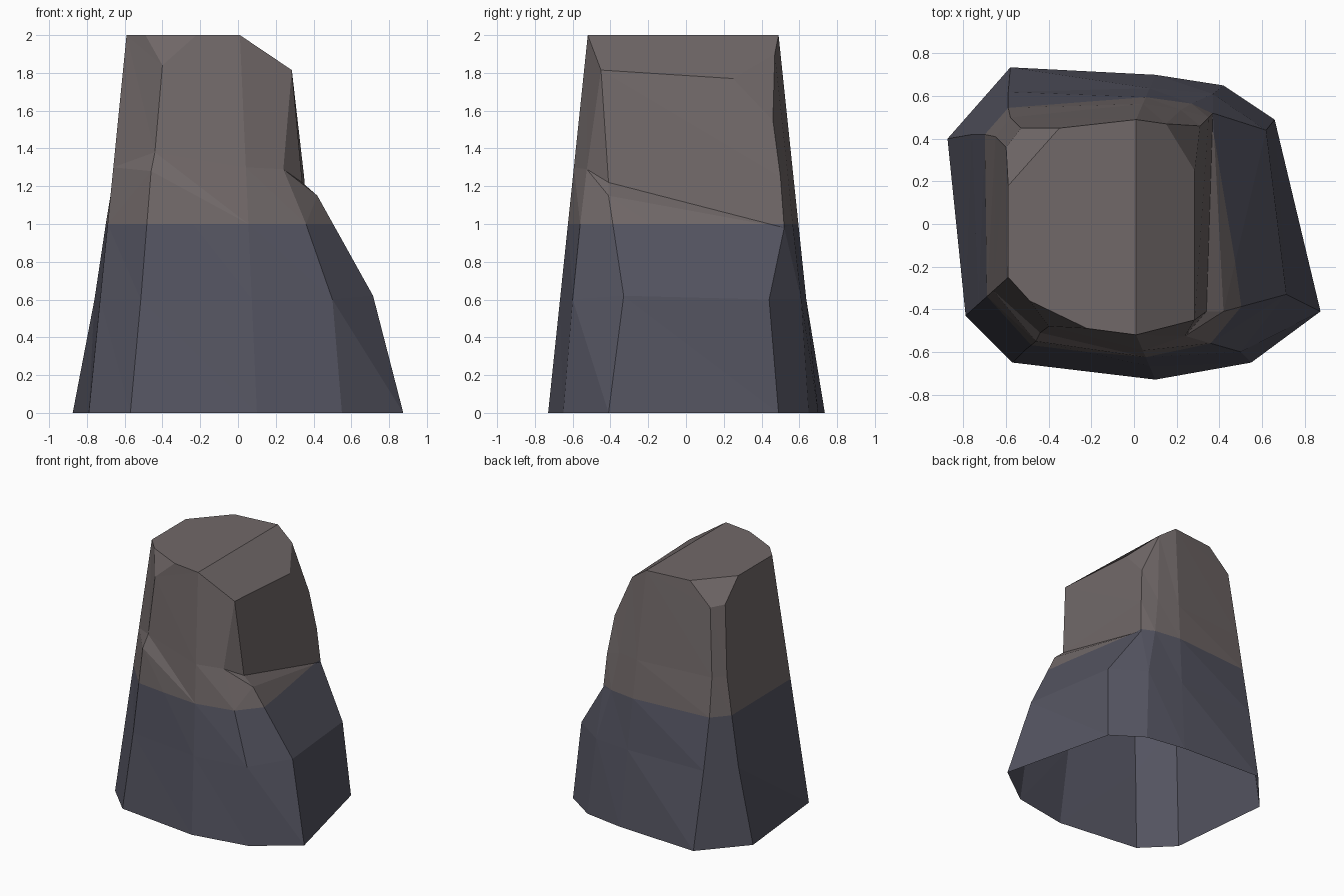
import bpy, bmesh
from mathutils import Vector

if "Cube" in bpy.data.objects:
    bpy.data.objects.remove(bpy.data.objects["Cube"])


def material(name, rgb):
    m = bpy.data.materials.new(name)
    m.diffuse_color = (*rgb, 1.0)
    m.use_nodes = True
    m.node_tree.nodes["Principled BSDF"].inputs["Base Color"].default_value = m.diffuse_color
    return m


# Ten corner columns, clockwise from the back left: foot (x, y) and top (x, y, z)
foot = [(-.875, .40), (-.58, .735), (.10, .70), (.42, .65), (.66, .49),
        (.875, -.41), (.55, -.65), (.10, -.73), (-.57, -.65), (-.79, -.43)]
head = [(-.60, .36, 1.84), (-.53, .45, 1.83), (.01, .49, 2), (.15, .47, 1.90), (.31, .46, 1.55),
        (.285, -.45, 1.815), (.285, -.45, 1.815), (.01, -.52, 2), (-.40, -.48, 1.84), (-.59, -.25, 2)]
levels = (0, .6, 1.0, 1.3)

# Corners that leave the straight line between foot and top: (column, level)
bend = {
    (0, 1): (-.76, .42, .6), (0, 2): (-.70, .42, 1.0), (0, 3): (-.65, .41, 1.3),
    (1, 1): (-.59, .62, .6), (1, 2): (-.59, .545, 1.0), (1, 3): (-.58, .50, 1.3),
    (3, 1): (.37, .61, .6), (3, 2): (.27, .565, 1.0), (3, 3): (.22, .535, 1.3),
    (4, 1): (.62, .44, .6), (4, 2): (.37, .52, .98), (4, 3): (.35, .50, 1.25),
    (5, 1): (.715, -.33, .62), (5, 2): (.42, -.41, 1.15), (5, 3): (.34, -.41, 1.22),
    (6, 1): (.50, -.60, .6), (6, 2): (.36, -.56, 1.0), (6, 3): (.24, -.525, 1.29),
    (8, 2): (-.46, -.55, 1.28), (8, 3): (-.44, -.51, 1.38),
}

bm = bmesh.new()
cols = []
for i, (f, h) in enumerate(zip(foot, head)):
    a, b = Vector((*f, 0)), Vector(h)
    pts = [Vector(bend.get((i, k), a.lerp(b, z / b.z))) for k, z in enumerate(levels)]
    cols.append([bm.verts.new(p) for p in pts + [b]])

# Side walls, open at the bottom
for i, a in enumerate(cols):
    b = cols[(i + 1) % len(cols)]
    for k in range(len(levels)):
        bm.faces.new((a[k], a[k + 1], b[k + 1]))
        bm.faces.new((a[k], b[k + 1], b[k]))

# Broken top: flat cap, sloping right shoulder and chipped corners
A, B, C, D, E, F, _, H, I, J = [c[-1] for c in cols]
P, Q, R, S, K = [bm.verts.new(p) for p in (
    (-.49, -.36, 2), (-.22, -.49, 2), (-.35, .45, 2), (-.59, .18, 2), (.285, .25, 1.77))]
G = cols[6][-1]
for face in ((J, P, Q, H, C, R, S), (H, G, F), (H, F, K, D, C), (K, E, D), (F, E, K),
             (S, R, B, A), (P, I, Q), (A, J, S), (J, I, P), (I, H, Q), (B, R, C)):
    bm.faces.new(face)

bmesh.ops.remove_doubles(bm, verts=bm.verts[:], dist=.0005)
bmesh.ops.recalc_face_normals(bm, faces=bm.faces[:])

# Colour border at half height
bmesh.ops.bisect_plane(bm, geom=bm.verts[:] + bm.edges[:] + bm.faces[:],
                       plane_co=(0, 0, 1.0), plane_no=(0, 0, 1), dist=.0001)
for f in bm.faces:
    f.material_index = 0 if f.calc_center_median().z < 1.0 else 1
    f.smooth = False

mesh = bpy.data.meshes.new("rock_pillar")
bm.to_mesh(mesh)
bm.free()
mesh.materials.append(material("slate blue stone", (.088, .088, .118)))
mesh.materials.append(material("warm grey stone", (.165, .14, .14)))
bpy.context.collection.objects.link(bpy.data.objects.new("rock_pillar", mesh))
